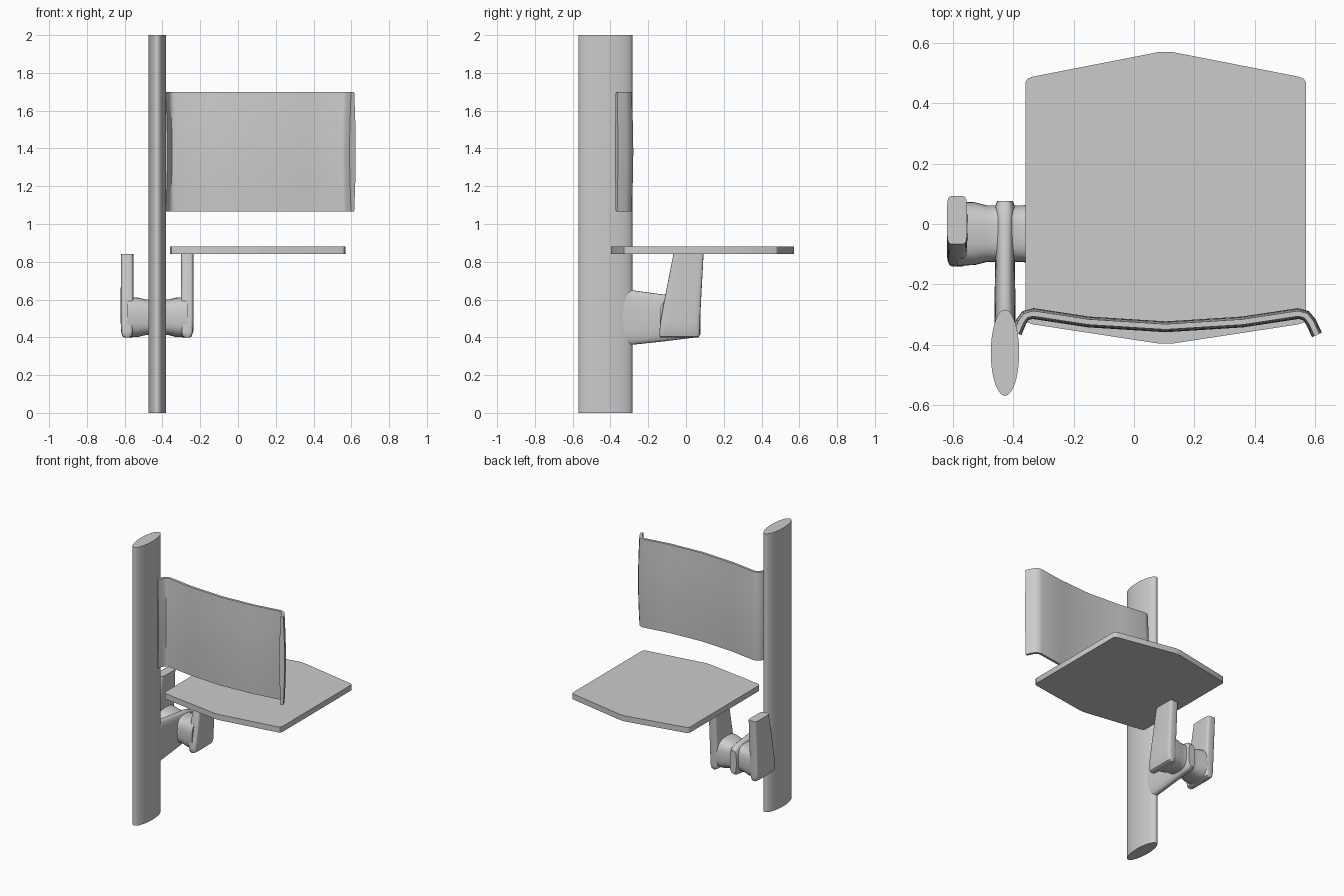
import bpy, math
from mathutils import Vector

if "Cube" in bpy.data.objects:
    bpy.data.objects.remove(bpy.data.objects["Cube"])


def loft(name, rings, angle=40):
    """Skin closed rings of equal length and cap both ends."""
    n, k = len(rings[0]), len(rings)
    verts = [p for r in rings for p in r]
    faces = [(i * n + j, i * n + (j + 1) % n, (i + 1) * n + (j + 1) % n, (i + 1) * n + j)
             for i in range(k - 1) for j in range(n)]
    faces += [tuple(reversed(range(n))), tuple(range((k - 1) * n, k * n))]
    me = bpy.data.meshes.new(name)
    me.from_pydata(verts, [], faces)
    ob = bpy.data.objects.new(name, me)
    bpy.context.collection.objects.link(ob)
    bpy.ops.object.select_all(action='DESELECT')
    ob.select_set(True)
    bpy.context.view_layer.objects.active = ob
    bpy.ops.object.mode_set(mode='EDIT')
    bpy.ops.mesh.select_all(action='SELECT')
    bpy.ops.mesh.normals_make_consistent(inside=False)
    bpy.ops.object.mode_set(mode='OBJECT')
    bpy.ops.object.shade_smooth_by_angle(angle=math.radians(angle))
    return ob


def oval(c, u, v, a, b, power=2, n=32):
    """Superellipse ring round c, half sizes a along u and b along v."""
    pts = []
    for i in range(n):
        t = math.tau * i / n
        x, y = math.cos(t), math.sin(t)
        pts.append(Vector(c) + u * a * math.copysign(abs(x) ** (2 / power), x)
                   + v * b * math.copysign(abs(y) ** (2 / power), y))
    return pts


X, Y, Z = Vector((1, 0, 0)), Vector((0, 1, 0)), Vector((0, 0, 1))
PX = -0.428

# Oval upright
loft("upright", [oval((PX, -0.427, z), X, Y, 0.047, 0.143, n=48) for z in (0, 2)])

# Six-sided seat with slightly rounded side corners
half = [(0.12, -0.397), (0.44, -0.333), (0.457, -0.327), (0.465, -0.312),
        (0.465, 0.472), (0.457, 0.483), (0.44, 0.489), (0.02, 0.571)]
half[0] = (0.02, -0.397)
outline = half + [(-x, y) for x, y in reversed(half)]
loft("seat", [[(0.105 + x, y, z) for x, y in outline] for z in (0.84, 0.88)])

# Backrest: thin lens section swept along a bowed path with hooked ends
path = [(-0.39, -0.362), (-0.375, -0.325), (-0.36, -0.304), (-0.335, -0.297), (-0.15, -0.325),
        (0.105, -0.341), (0.36, -0.325), (0.545, -0.297), (0.57, -0.304), (0.587, -0.325),
        (0.607, -0.368)]
rings = []
for i, p in enumerate(path):
    a, b = path[max(i - 1, 0)], path[min(i + 1, len(path) - 1)]
    d = Vector((b[0] - a[0], b[1] - a[1], 0)).normalized()
    nrm = Vector((-d.y, d.x, 0))
    sec = [(0.009 + 0.009 * math.sin(math.pi * s / 8), 1.065 + 0.635 * s / 8) for s in range(9)]
    sec += [(-w, z) for w, z in reversed(sec)]
    rings.append([Vector((p[0], p[1], z)) + nrm * w for w, z in sec])
loft("backrest", rings)

# Two seat arms: z, y centre, half width in x, half depth in y
arm = [(0.398, -0.035, 0.012, 0.100), (0.405, -0.035, 0.024, 0.105), (0.43, -0.034, 0.032, 0.107),
       (0.48, -0.031, 0.034, 0.105), (0.60, -0.017, 0.034, 0.097), (0.84, 0.013, 0.033, 0.080)]
for side, name in ((-1, "left_arm"), (1, "right_arm")):
    loft(name, [oval((PX + side * 0.159, y, z), X, Y, a, b, 6) for z, y, a, b in arm])

# Spool-like hub joining the arms: x offset, half size
hub = [(-0.16, 0.107), (-0.10, 0.104), (-0.06, 0.094), (-0.03, 0.094), (0, 0.10),
       (0.03, 0.094), (0.06, 0.094), (0.10, 0.104), (0.16, 0.107)]
loft("hub", [oval((PX + x, -0.032, 0.506), Y, Z, r, r, 3) for x, r in hub])

# Tapered bracket from the upright to the hub: y, z low, z high, half width
stem = [(-0.42, 0.35, 0.655, 0.036), (-0.29, 0.36, 0.65, 0.035), (-0.13, 0.377, 0.628, 0.033),
        (0.0, 0.393, 0.613, 0.034), (0.055, 0.40, 0.60, 0.034), (0.077, 0.415, 0.58, 0.026)]
loft("bracket", [oval((PX, y, (lo + hi) / 2), X, Z, w, (hi - lo) / 2, 3) for y, lo, hi, w in stem])
